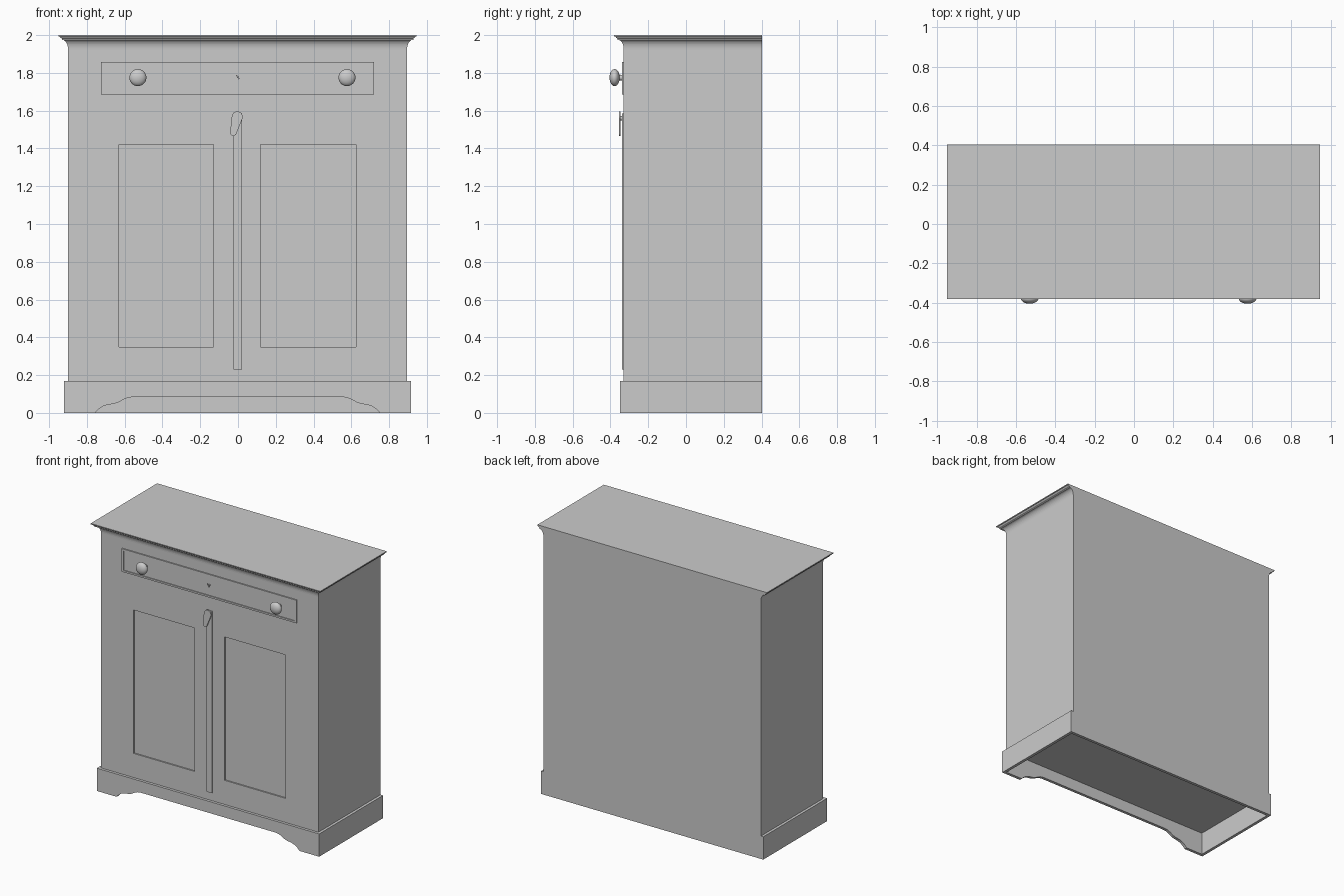
import bpy
import bmesh
from math import sin, cos, pi, radians
from mathutils import Matrix, Vector

cube = bpy.data.objects.get("Cube")
if cube:
    bpy.data.objects.remove(cube, do_unlink=True)

# Single painted finish
paint = bpy.data.materials.new("plain_grey")
paint.use_nodes = True
GREY = (0.6, 0.6, 0.6, 1)
paint.diffuse_color = GREY
paint.node_tree.nodes["Principled BSDF"].inputs["Base Color"].default_value = GREY

CX = -0.0025                  # cabinet centre line
HALF = 0.8975                 # half width of the carcass
FRONT, BACK = -0.33, 0.403
PLINTH = 0.17


def finish(name, bm, smooth=False):
    bmesh.ops.recalc_face_normals(bm, faces=bm.faces)
    mesh = bpy.data.meshes.new(name)
    bm.to_mesh(mesh)
    bm.free()
    mesh.materials.append(paint)
    obj = bpy.data.objects.new(name, mesh)
    bpy.context.collection.objects.link(obj)
    if smooth:
        bpy.ops.object.select_all(action="DESELECT")
        obj.select_set(True)
        bpy.context.view_layer.objects.active = obj
        bpy.ops.object.shade_smooth_by_angle(angle=radians(35))
    return obj


def box(name, x0, x1, y0, y1, z0, z1):
    bm = bmesh.new()
    size = Matrix.Diagonal((x1 - x0, y1 - y0, z1 - z0, 1))
    middle = Matrix.Translation(((x0 + x1) / 2, (y0 + y1) / 2, (z0 + z1) / 2))
    bmesh.ops.create_cube(bm, size=1, matrix=middle @ size)
    return finish(name, bm)


def slab(name, outline, y0, y1):
    """Extrude an x-z outline from y0 to y1."""
    bm = bmesh.new()
    face = bm.faces.new([bm.verts.new((x, y0, z)) for x, z in outline])
    out = bmesh.ops.extrude_face_region(bm, geom=[face])
    moved = [v for v in out["geom"] if isinstance(v, bmesh.types.BMVert)]
    bmesh.ops.translate(bm, verts=moved, vec=(0, y1 - y0, 0))
    return finish(name, bm)


def lathe(name, profile, x, z, steps=32):
    """Spin (radius, y) points about a front-to-back axis."""
    bm = bmesh.new()
    points = [bm.verts.new((x + r, y, z)) for r, y in profile]
    edges = [bm.edges.new(pair) for pair in zip(points, points[1:])]
    bmesh.ops.spin(bm, geom=points + edges, cent=(x, 0, z), axis=(0, 1, 0),
                   angle=2 * pi, steps=steps)
    bmesh.ops.remove_doubles(bm, verts=bm.verts, dist=0.0001)
    return finish(name, bm, smooth=True)


def carve(target, cutter):
    cutter.hide_render = True
    mod = target.modifiers.new("recess", "BOOLEAN")
    mod.operation, mod.solver, mod.object = "DIFFERENCE", "EXACT", cutter
    bpy.ops.object.select_all(action="DESELECT")
    bpy.context.view_layer.objects.active = target
    target.select_set(True)
    bpy.ops.object.modifier_apply(modifier=mod.name)
    bpy.data.objects.remove(cutter, do_unlink=True)


# Carcass with the cornice moulding on the front and two sides
cove = [(0.03 * (1 - cos(i * pi / 16)), 1.925 + 0.05 * sin(i * pi / 16))
        for i in range(9)]
moulding = [(0, PLINTH)] + cove + [(0.033, 1.975), (0.033, 1.982),
                                   (0.04, 1.986), (0.045, 1.993),
                                   (0.05, 1.993), (0.05, 2.0)]
bm = bmesh.new()
rings = []
for out, z in moulding:
    w = HALF + out
    rings.append([bm.verts.new(p) for p in (
        (CX - w, BACK, z), (CX - w, FRONT - out, z),
        (CX + w, FRONT - out, z), (CX + w, BACK, z))])
for low, high in zip(rings, rings[1:]):
    for i in range(4):
        j = (i + 1) % 4
        bm.faces.new((low[i], low[j], high[j], high[i]))
bm.faces.new(rings[0])
bm.faces.new(rings[-1])
carcass = finish("carcass", bm)

# Sunken door panels
for x0, x1 in ((-0.63, -0.13), (0.12, 0.625)):
    carve(carcass, box("panel_cutter", x0, x1, FRONT - 0.1, FRONT + 0.01, 0.35, 1.42))

# Plinth: shaped front board, two side boards and a back board
T = 0.022
W = HALF + 0.02
PF = FRONT - 0.02
arch = [(0.755, 0), (0.738, 0.018), (0.715, 0.034), (0.69, 0.043),
        (0.655, 0.048), (0.63, 0.056), (0.605, 0.071), (0.58, 0.081),
        (0.555, 0.084)]
outline = [(-W, PLINTH), (-W, 0)] + [(-x, z) for x, z in arch]
outline += arch[::-1] + [(W, 0), (W, PLINTH)]
slab("plinth_front", [(CX + x, z) for x, z in outline], PF, PF + T)
for side, name in ((-1, "plinth_right"), (1, "plinth_left")):
    xs = sorted((CX + side * W, CX + side * (W - T)))
    box(name, xs[0], xs[1], PF + T, BACK, 0, PLINTH)
box("plinth_back", CX - W + T, CX + W - T, BACK - T, BACK, 0, PLINTH)

# Drawer front with a sunken field
drawer = box("drawer_front", -0.725, 0.72, FRONT - 0.009, FRONT + 0.002, 1.685, 1.857)
carve(drawer, box("drawer_cutter", -0.71, 0.705, FRONT - 0.1, FRONT - 0.002, 1.698, 1.845))

# Turned knobs
ball = [(0.045 * sin(a), -0.378 - 0.027 * cos(a))
        for a in (i * pi / 16 for i in range(15))]
for x, name in ((-0.53, "right_knob"), (0.577, "left_knob")):
    lathe(name, ball + [(0.015, -0.352), (0.015, FRONT)], x, 1.775)

# Small key in the drawer: shaft and slanted bow
lathe("key_shaft", [(0, -0.348), (0.005, -0.348), (0.005, FRONT)], 0, 1.777, 12)
slab("key_bow", [(-0.012, 1.787), (-0.008, 1.791), (0.009, 1.769), (0.004, 1.765)],
     -0.35, -0.346)

# Strip between the doors
box("centre_strip", -0.025, 0.021, FRONT - 0.008, FRONT + 0.002, 0.23, 1.585)

# Teardrop turn latch on a pin
top, tip = Vector((-0.004, 1.567)), Vector((-0.025, 1.483))
lean = radians(-14)
drop = [(top.x + 0.029 * cos(a), top.y + 0.029 * sin(a))
        for a in (lean + i * pi / 12 for i in range(13))]
drop += [(tip.x + 0.017 * cos(a), tip.y + 0.017 * sin(a))
         for a in (lean + pi + i * pi / 8 for i in range(9))]
slab("latch", drop, -0.355, -0.346)
lathe("latch_pin", [(0, -0.35), (0.013, -0.35), (0.013, FRONT)], top.x, 1.56, 16)
